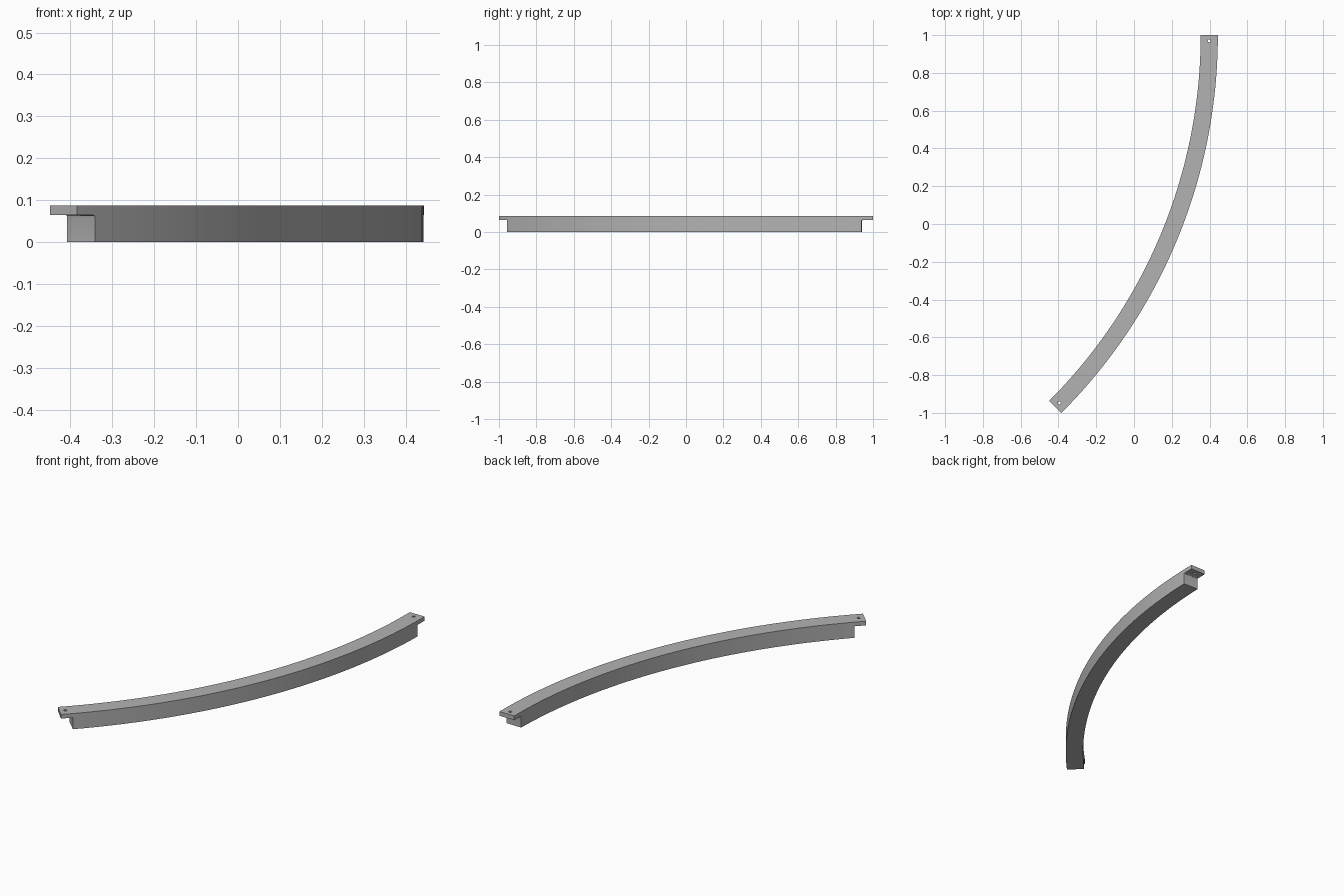
import bpy, bmesh, math
from mathutils import Vector

cube = bpy.data.objects.get("Cube")
if cube:
    bpy.data.objects.remove(cube, do_unlink=True)

# Arc layout: the beam sweeps 45 degrees about a far centre
CX, CY = -2.385, 1.0
R_IN, R_OUT = 2.738, 2.829
R_MID = (R_IN + R_OUT) / 2
SWEEP = math.radians(45)
TAB = 0.06 / R_MID            # angle covered by each end tab
Z_TAB, Z_TOP = 0.064, 0.087
SEGMENTS = 40

grey = bpy.data.materials.new("plain grey")
grey.use_nodes = True
colour = (0.45, 0.45, 0.45, 1)
grey.diffuse_color = colour
grey.node_tree.nodes["Principled BSDF"].inputs["Base Color"].default_value = colour


def on_arc(radius, angle, z):
    return Vector((CX + radius * math.cos(angle), CY - radius * math.sin(angle), z))


# Curved beam: full-depth middle, thin tab at each end
inner = [TAB + (SWEEP - 2 * TAB) * i / SEGMENTS for i in range(SEGMENTS + 1)]
stations = [0, *inner, SWEEP]
bm = bmesh.new()
rings = []
for a in stations:
    levels = (Z_TAB, Z_TOP) if a in (0, SWEEP) else (Z_TAB, Z_TOP, 0)
    rings.append([[bm.verts.new(on_arc(r, a, z)) for z in levels] for r in (R_IN, R_OUT)])


def bridge(a, b, low, high):
    for side in (0, 1):
        bm.faces.new((a[side][low], b[side][low], b[side][high], a[side][high]))


last = len(rings) - 1
for i, (a, b) in enumerate(zip(rings, rings[1:])):
    bridge(a, b, 0, 1)
    bm.faces.new((a[0][1], b[0][1], b[1][1], a[1][1]))
    under = 0 if i in (0, last - 1) else 2
    bm.faces.new((a[0][under], b[0][under], b[1][under], a[1][under]))
    if under:
        bridge(a, b, 2, 0)
for ring, low, high in ((rings[0], 0, 1), (rings[last], 0, 1),
                        (rings[1], 2, 0), (rings[last - 1], 2, 0)):
    bm.faces.new((ring[0][low], ring[1][low], ring[1][high], ring[0][high]))
bmesh.ops.recalc_face_normals(bm, faces=bm.faces[:])

# Small fillet where each tab meets the body
corners = [bm.edges.get((ring[0][0], ring[1][0])) for ring in (rings[1], rings[last - 1])]
bmesh.ops.bevel(bm, geom=corners, offset=0.004, segments=3, profile=0.5, affect='EDGES')

mesh = bpy.data.meshes.new("curved_beam")
bm.to_mesh(mesh)
bm.free()
mesh.materials.append(grey)
beam = bpy.data.objects.new("curved_beam", mesh)
bpy.context.collection.objects.link(beam)

# Pin hole through each tab
for name, angle in (("back_hole_cutter", TAB / 2), ("front_hole_cutter", SWEEP - TAB / 2)):
    bpy.ops.mesh.primitive_cylinder_add(vertices=20, radius=0.008, depth=0.1,
                                        location=on_arc(R_MID, angle, Z_TOP))
    cutter = bpy.context.object
    cutter.name = name
    cutter.data.materials.append(grey)
    cutter.hide_render = True
    cutter.hide_set(True)
    cut = beam.modifiers.new(name, 'BOOLEAN')
    cut.operation = 'DIFFERENCE'
    cut.solver = 'EXACT'
    cut.object = cutter

# Smooth long sides, sharp corners
bpy.ops.object.select_all(action='DESELECT')
beam.select_set(True)
bpy.context.view_layer.objects.active = beam
bpy.ops.object.shade_smooth_by_angle(angle=math.radians(25))
